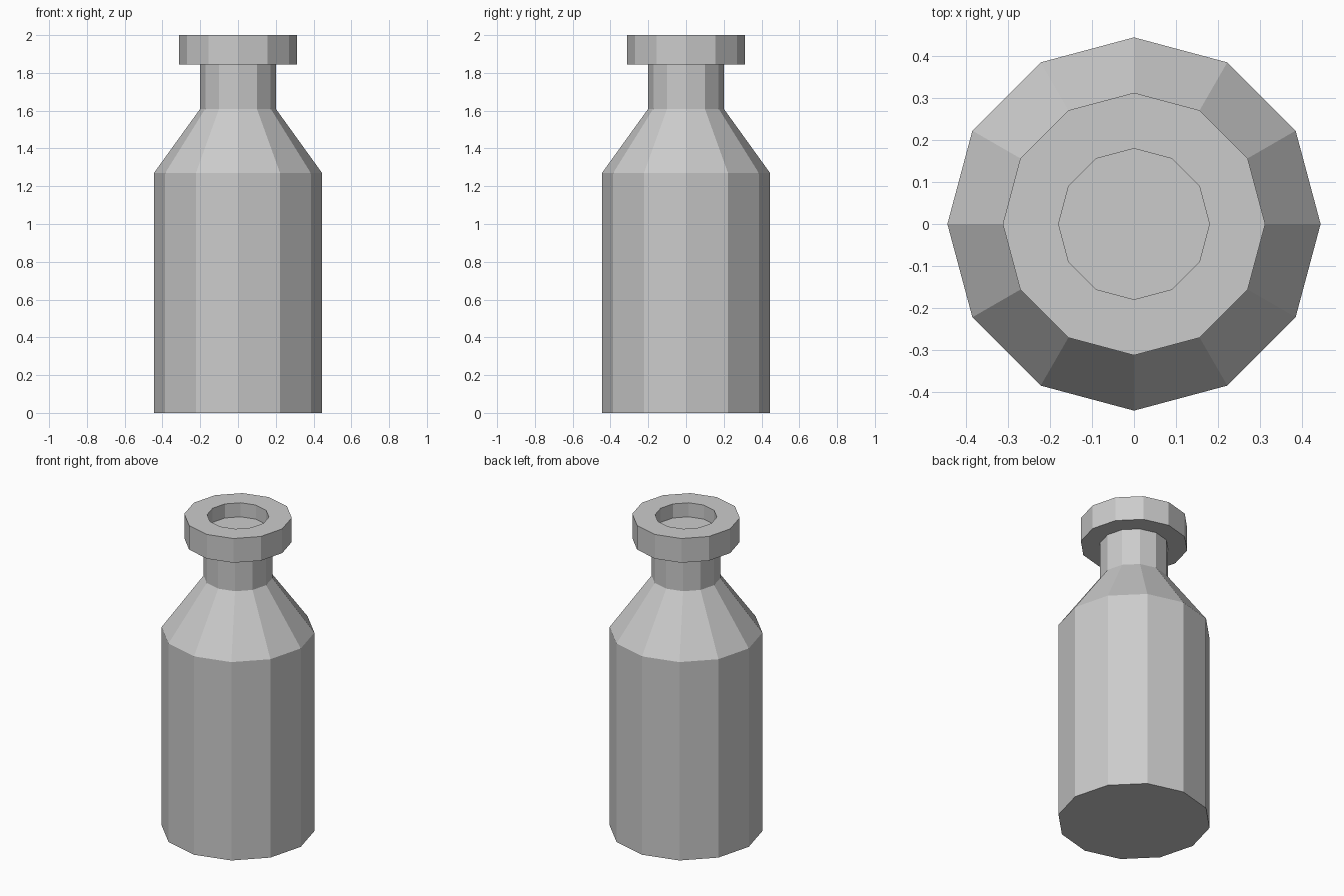
import bpy, bmesh
from math import cos, sin, pi

if "Cube" in bpy.data.objects:
    bpy.data.objects.remove(bpy.data.objects["Cube"])

SIDES = 12


def lathe(name, profile):
    """Revolve (radius, z) points into a faceted solid, capped at both ends."""
    bm = bmesh.new()
    rings = [[bm.verts.new((r * cos(2 * pi * i / SIDES), r * sin(2 * pi * i / SIDES), z))
              for i in range(SIDES)] for r, z in profile]
    for low, high in zip(rings, rings[1:]):
        for i in range(SIDES):
            j = (i + 1) % SIDES
            bm.faces.new((low[i], low[j], high[j], high[i]))
    bm.faces.new(rings[0][::-1])
    bm.faces.new(rings[-1])
    bmesh.ops.recalc_face_normals(bm, faces=bm.faces)
    mesh = bpy.data.meshes.new(name)
    bm.to_mesh(mesh)
    bm.free()
    obj = bpy.data.objects.new(name, mesh)
    bpy.context.collection.objects.link(obj)
    return obj


# Bottle: body, shoulder, neck, lip and the shallow recess in the mouth
lathe("bottle", [
    (0.445, 0.0), (0.445, 1.27),   # body
    (0.20, 1.61), (0.20, 1.845),   # shoulder and neck
    (0.313, 1.845), (0.313, 2.0),  # lip
    (0.18, 2.0), (0.18, 1.91),     # mouth recess and its floor
])
